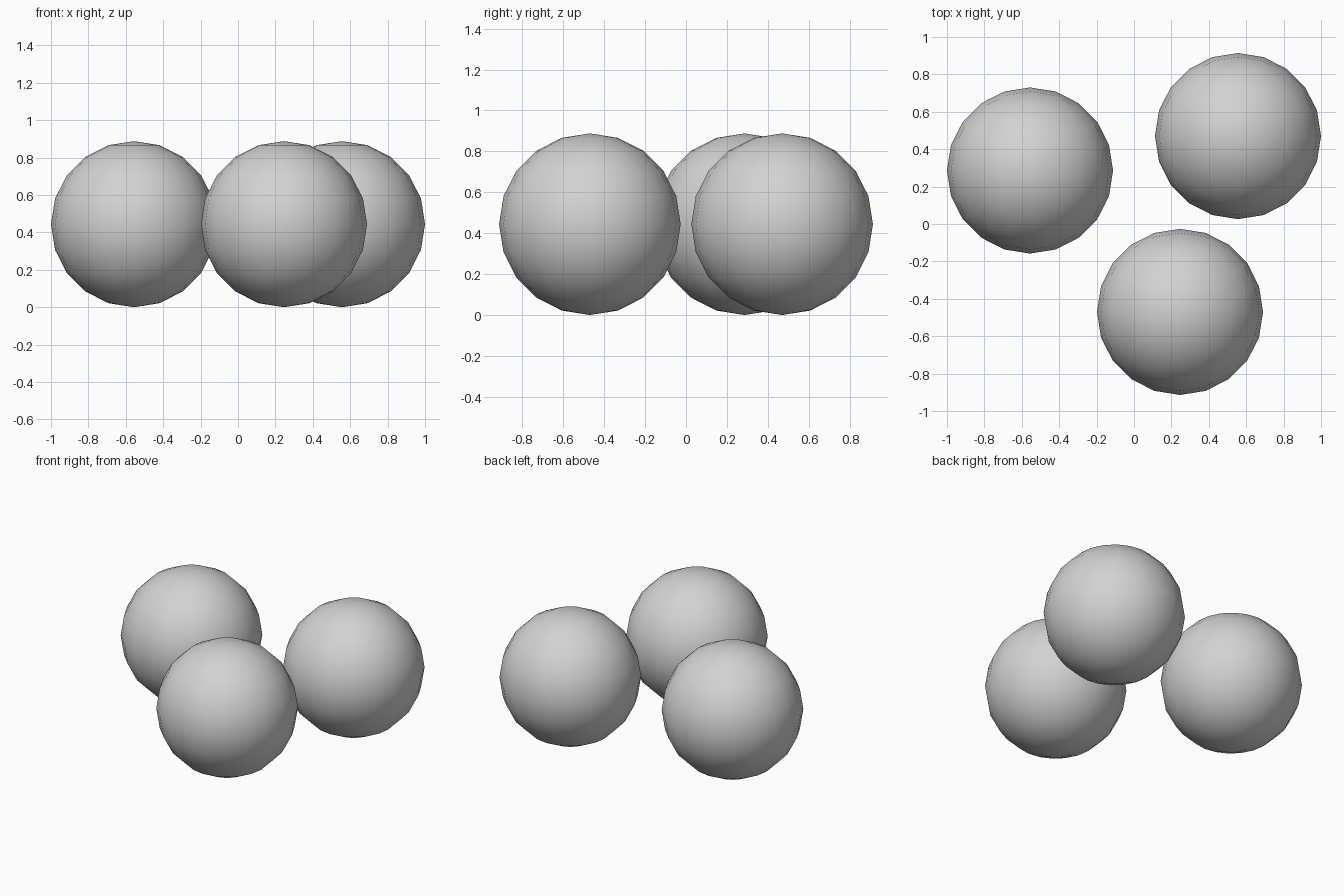
import bpy

default = bpy.data.objects.get("Cube")
if default:
    bpy.data.objects.remove(default, do_unlink=True)

RADIUS = 0.444

# Single plain grey material
grey = bpy.data.materials.new("light_grey")
grey.use_nodes = True
colour = (0.65, 0.65, 0.65, 1.0)
grey.diffuse_color = colour
grey.node_tree.nodes["Principled BSDF"].inputs["Base Color"].default_value = colour


def add_ball(name, x, y):
    """Smooth ball resting on the ground."""
    bpy.ops.mesh.primitive_uv_sphere_add(
        segments=20, ring_count=10, radius=RADIUS, location=(x, y, RADIUS))
    ball = bpy.context.object
    ball.name = name
    ball.data.materials.append(grey)
    bpy.ops.object.shade_smooth()


# Three loose balls
add_ball("right_ball", -0.556, 0.286)
add_ball("back_left_ball", 0.556, 0.47)
add_ball("front_ball", 0.246, -0.47)
